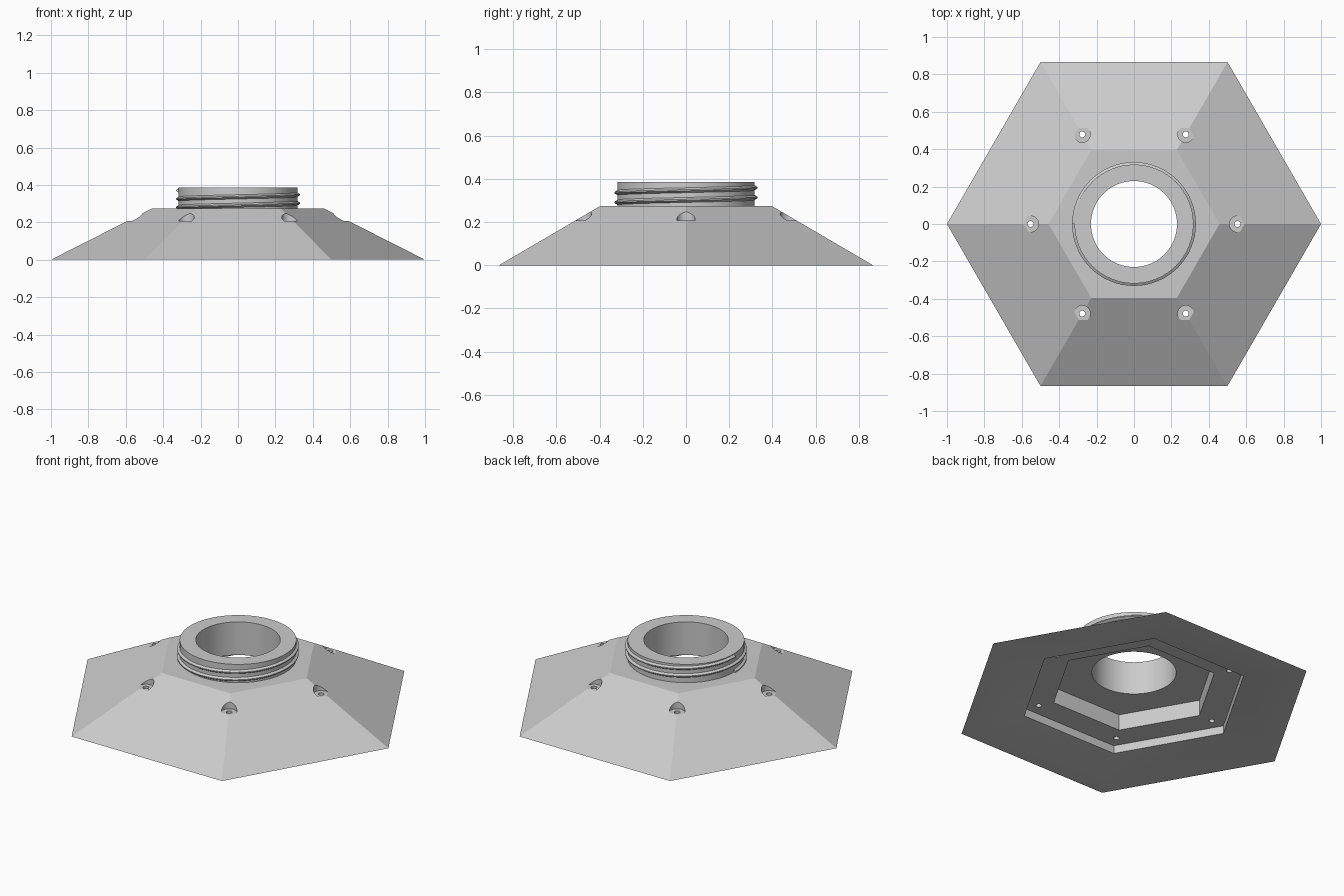
import bpy, bmesh, math
from math import cos, sin, pi

if "Cube" in bpy.data.objects:
    bpy.data.objects.remove(bpy.data.objects["Cube"])

grey = bpy.data.materials.new("light_grey")
grey.diffuse_color = (0.6, 0.6, 0.6, 1)
grey.use_nodes = True
grey.node_tree.nodes["Principled BSDF"].inputs["Base Color"].default_value = grey.diffuse_color


def finish(name, bm):
    bmesh.ops.recalc_face_normals(bm, faces=bm.faces)
    mesh = bpy.data.meshes.new(name)
    bm.to_mesh(mesh)
    bm.free()
    obj = bpy.data.objects.new(name, mesh)
    bpy.context.collection.objects.link(obj)
    mesh.materials.append(grey)
    return obj


def revolve(name, profile, sides, closed=False):
    """Turn (radius, z) points; an open profile gets flat end caps."""
    bm = bmesh.new()
    rings = [[bm.verts.new((r * cos(2 * pi * i / sides), r * sin(2 * pi * i / sides), z))
              for i in range(sides)] for r, z in profile]
    pairs = list(zip(rings, rings[1:]))
    if closed:
        pairs.append((rings[-1], rings[0]))
    else:
        bm.faces.new(rings[0])
        bm.faces.new(rings[-1])
    for a, b in pairs:
        for i in range(sides):
            j = (i + 1) % sides
            bm.faces.new((a[i], a[j], b[j], b[i]))
    return finish(name, bm)


def smooth(obj):
    bpy.ops.object.select_all(action='DESELECT')
    obj.select_set(True)
    bpy.context.view_layer.objects.active = obj
    bpy.ops.object.shade_smooth_by_angle(angle=math.radians(25))


def cut(obj, cutter):
    mod = obj.modifiers.new("cut", 'BOOLEAN')
    mod.operation, mod.solver, mod.object = 'DIFFERENCE', 'EXACT', cutter
    bpy.context.view_layer.objects.active = obj
    bpy.ops.object.modifier_apply(modifier=mod.name)
    bpy.data.objects.remove(cutter)


# Hexagonal flange with two stepped hexagonal recesses underneath
flange = revolve("hex_flange", [
    (0.465, 0.186), (0.465, 0.09), (0.635, 0.088), (0.635, 0.04),
    (0.95, 0.0), (1.0, 0.0), (0.457, 0.275)], 6)

# Central bore
cut(flange, revolve("bore_cutter", [(0.23, -0.1), (0.23, 0.5)], 64))

# Counterbored bolt hole at each of the six corners
for k in range(6):
    hole = revolve("bolt_cutter", [(0.016, -0.1), (0.016, 0.207),
                                   (0.043, 0.207), (0.043, 0.4)], 24)
    hole.location = (0.553 * cos(k * pi / 3), 0.553 * sin(k * pi / 3), 0)
    bpy.context.view_layer.update()
    cut(flange, hole)
smooth(flange)

# Round neck
neck = revolve("neck", [(0.23, 0.275), (0.318, 0.275), (0.318, 0.385), (0.23, 0.385)],
               64, closed=True)
smooth(neck)

# Helical thread: triangular ridge swept around the neck
PITCH, TURNS, STEPS, TOP = 0.045, 2, 64, 0.37
bm = bmesh.new()
previous = None
for i in range(TURNS * STEPS + 1):
    angle = pi + 2 * pi * i / STEPS
    z = TOP - PITCH * (TURNS - i / STEPS)
    ring = [bm.verts.new((r * cos(angle), r * sin(angle), z + dz))
            for r, dz in ((0.314, -0.014), (0.331, -0.003), (0.331, 0.003), (0.314, 0.014))]
    if previous:
        for a in range(4):
            b = (a + 1) % 4
            bm.faces.new((previous[a], previous[b], ring[b], ring[a]))
    else:
        bm.faces.new(ring)
    previous = ring
bm.faces.new(previous)
smooth(finish("neck_thread", bm))
